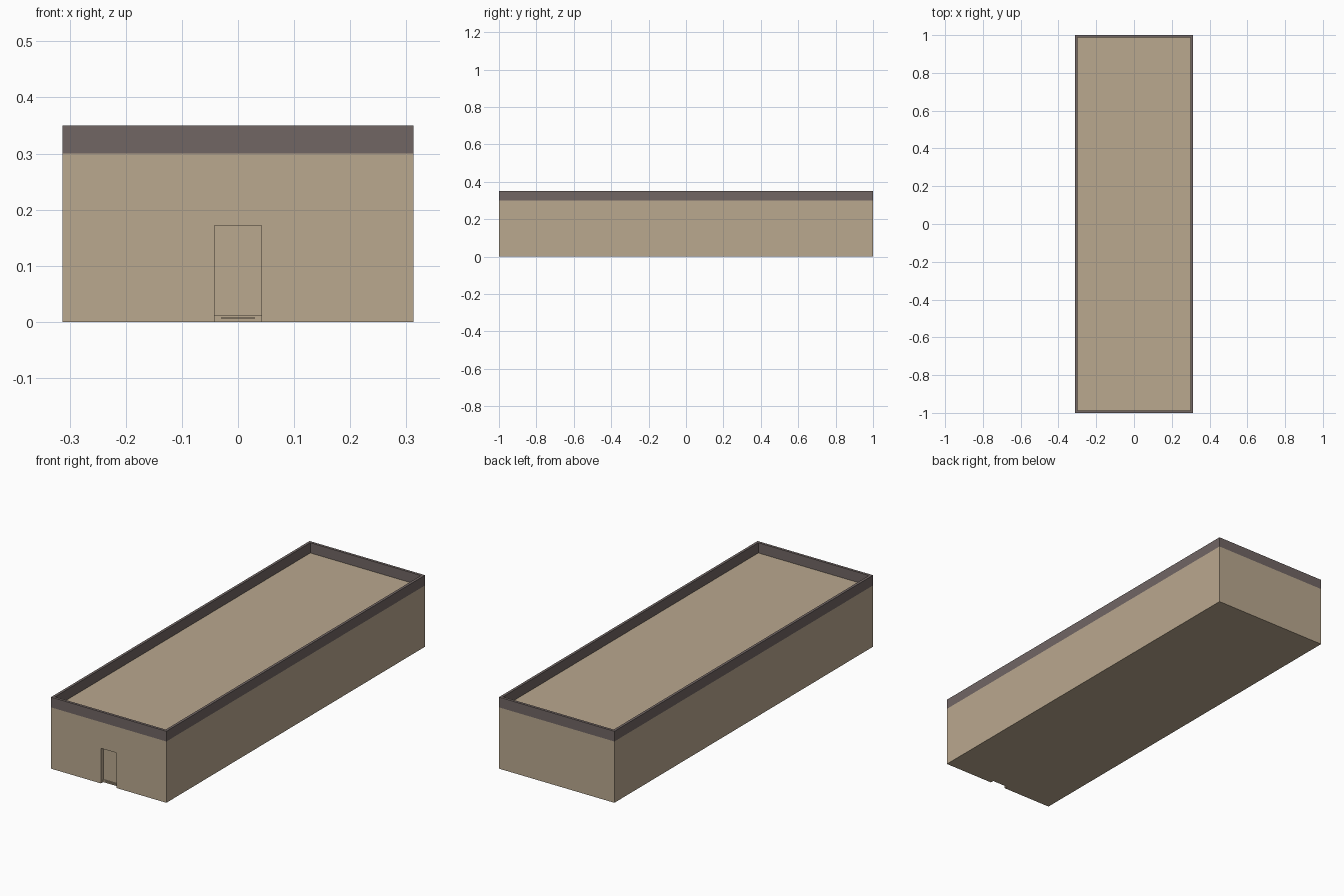
import bpy, bmesh

if "Cube" in bpy.data.objects:
    bpy.data.objects.remove(bpy.data.objects["Cube"])

W, L, H, TOP, T = 0.3125, 1.0, 0.30, 0.35, 0.013   # half width, half length, heights, parapet thickness
DW, DH, DD = 0.042, 0.172, 0.02                    # door half width, height, recess depth


def material(name, rgb):
    lin = [((c / 255 + 0.055) / 1.055) ** 2.4 for c in rgb]
    m = bpy.data.materials.new(name)
    m.diffuse_color = (*lin, 1)
    m.use_nodes = True
    m.node_tree.nodes["Principled BSDF"].inputs["Base Color"].default_value = m.diffuse_color
    return m


plaster = material("tan plaster", (186, 168, 143))
trim = material("dark parapet", (113, 102, 100))


def finish(name, bm, mat):
    bmesh.ops.recalc_face_normals(bm, faces=bm.faces)
    me = bpy.data.meshes.new(name)
    bm.to_mesh(me)
    bm.free()
    me.materials.append(mat)
    ob = bpy.data.objects.new(name, me)
    bpy.context.collection.objects.link(ob)
    return ob


def extrude(name, bm, vec, mat):
    ext = bmesh.ops.extrude_face_region(bm, geom=bm.faces[:], use_keep_orig=True)
    moved = [g for g in ext["geom"] if isinstance(g, bmesh.types.BMVert)]
    bmesh.ops.translate(bm, verts=moved, vec=vec)
    return finish(name, bm, mat)


def extrude_outline(name, pts, vec, mat):
    bm = bmesh.new()
    bm.faces.new([bm.verts.new(p) for p in pts])
    return extrude(name, bm, vec, mat)


# main block behind the doorway depth
extrude_outline("building_body",
                [(-W, -L + DD, 0), (W, -L + DD, 0), (W, -L + DD, H), (-W, -L + DD, H)],
                (0, 2 * L - DD, 0), plaster)

# front wall layer with the doorway opening left out
extrude_outline("front_wall",
                [(-W, -L, 0), (-DW, -L, 0), (-DW, -L, DH), (DW, -L, DH),
                 (DW, -L, 0), (W, -L, 0), (W, -L, H), (-W, -L, H)],
                (0, DD, 0), plaster)

# low threshold and its narrow strip at the foot of the door
for name, hw, z0, z1, depth in (("door_threshold", DW, 0, 0.012, 0.003),
                                ("threshold_strip", 0.03, 0.006, 0.008, 0.007)):
    y = -L + DD - depth
    extrude_outline(name, [(-hw, y, z0), (hw, y, z0), (hw, y, z1), (-hw, y, z1)],
                    (0, depth, 0), plaster)

# parapet ring: four mitred strips between outer and inner rectangles, raised
bm = bmesh.new()
outer, inner = [[bm.verts.new((sx * (W - t), sy * (L - t), H))
                 for sx, sy in ((-1, -1), (1, -1), (1, 1), (-1, 1))] for t in (0, T)]
for i in range(4):
    j = (i + 1) % 4
    bm.faces.new((outer[i], outer[j], inner[j], inner[i]))
extrude("roof_parapet", bm, (0, 0, TOP - H), trim)
